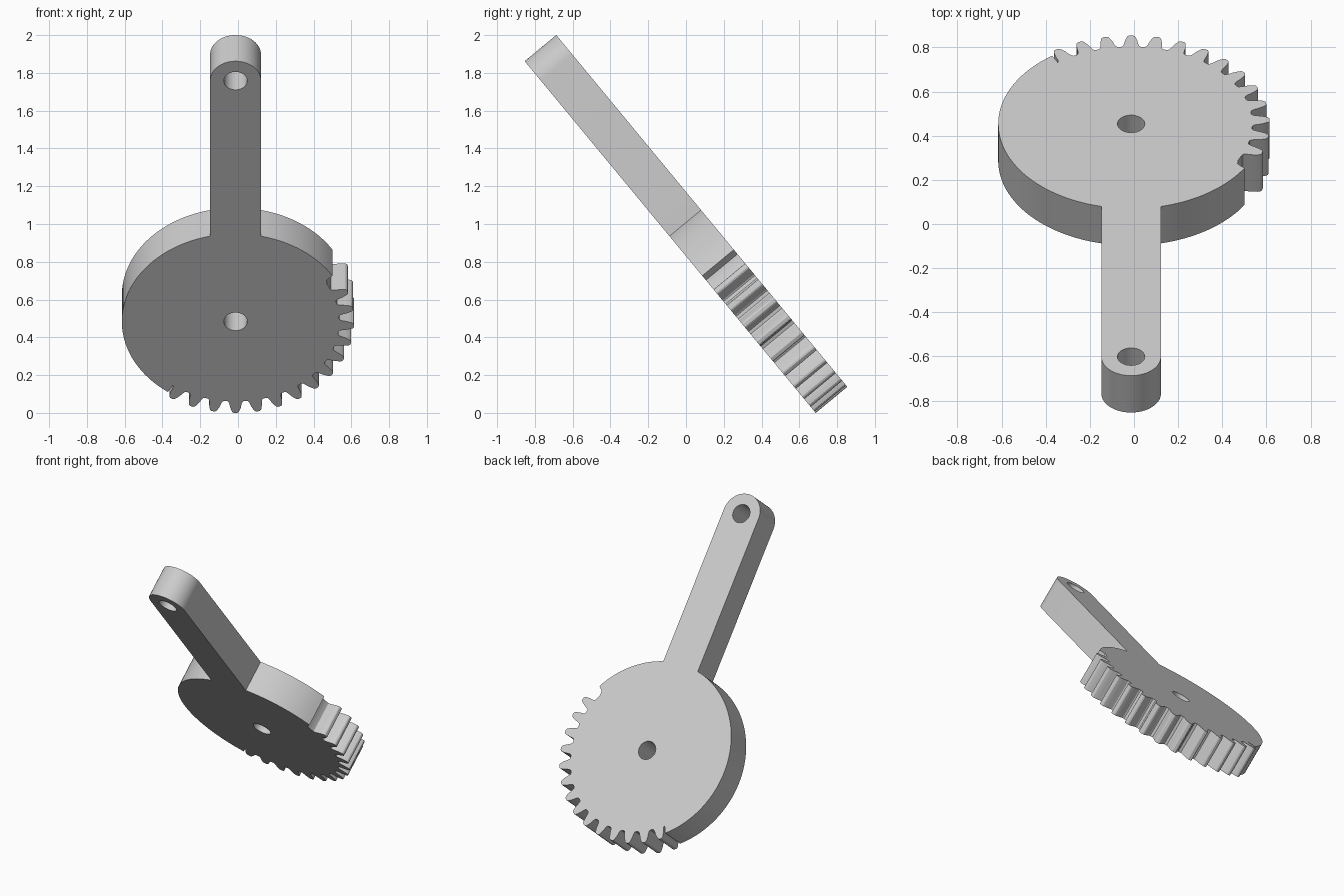
import bpy, bmesh
from math import sin, cos, asin, radians, degrees, pi
from mathutils import Matrix

cube = bpy.data.objects.get("Cube")
if cube:
    bpy.data.objects.remove(cube, do_unlink=True)

TIP, DISC, ARM, HALF, HOLE, THICK = 0.628, 0.602, 1.654, 0.135, 0.062, 0.217
PITCH = 360 / 33
TILT = radians(50.4)

grey = bpy.data.materials.new("light grey")
grey.use_nodes = True
grey.diffuse_color = (0.6, 0.6, 0.6, 1)
grey.node_tree.nodes["Principled BSDF"].inputs["Base Color"].default_value = (0.6, 0.6, 0.6, 1)


def polar(r, deg):
    """Point at an angle measured from the gear's foot towards +x."""
    a = radians(deg)
    return (r * sin(a), -r * cos(a))


def arc(r, start, end, n, cy=0.0):
    pts = [polar(r, start + (end - start) * i / n) for i in range(n + 1)]
    return [(x, y + cy) for x, y in pts]


# Tooth flank as (radius, half angle), root to tip
flank = [(0.549, 4.5), (0.554, 3.8), (0.566, 3.3), (0.592, 2.7),
         (0.612, 2.0), (0.623, 1.5), (TIP, 0.8)]

# Outline: teeth, plain rim, rounded arm, plain rim
outline = []
for k in range(-3, 11):
    outline += [polar(r, k * PITCH - a) for r, a in flank]
    outline += [polar(r, k * PITCH + a) for r, a in reversed(flank)]
neck = degrees(asin(HALF / DISC))
outline += [polar(0.549, 118), polar(0.56, 120.5)]
outline += arc(DISC, 121.5, 180 - neck, 16)
outline += arc(HALF, 90, 270, 32, ARM)
outline += arc(DISC, 180 + neck, 323.5, 48)

# Bores at the gear centre and the arm end
loops = [outline] + [arc(HOLE, 0, 348.75, 31, cy) for cy in (0, ARM)]

# Fill the profile and extrude it to a plate
bm = bmesh.new()
edges = []
for loop in loops:
    vs = [bm.verts.new((x, y, -THICK / 2)) for x, y in loop]
    edges += [bm.edges.new((vs[i - 1], vs[i])) for i in range(len(vs))]
bmesh.ops.triangle_fill(bm, use_beauty=True, edges=edges)
ext = bmesh.ops.extrude_face_region(bm, geom=bm.faces[:], use_keep_orig=True)
bmesh.ops.translate(bm, vec=(0, 0, THICK),
                    verts=[g for g in ext["geom"] if isinstance(g, bmesh.types.BMVert)])
bmesh.ops.recalc_face_normals(bm, faces=bm.faces[:])

# Lean the plate forwards and centre it
mid = (ARM + HALF - TIP) / 2
lean = Matrix(((1, 0, 0), (0, -cos(TILT), -sin(TILT)), (0, sin(TILT), -cos(TILT)))).to_4x4()
bm.transform(Matrix.Translation((-0.013, 0, 1)) @ lean @ Matrix.Translation((0, -mid, 0)))

mesh = bpy.data.meshes.new("sector_gear_arm")
bm.to_mesh(mesh)
bm.free()
mesh.materials.append(grey)
gear = bpy.data.objects.new("sector_gear_arm", mesh)
bpy.context.collection.objects.link(gear)
bpy.ops.object.select_all(action='DESELECT')
gear.select_set(True)
bpy.context.view_layer.objects.active = gear
bpy.ops.object.shade_smooth_by_angle(angle=radians(30))
